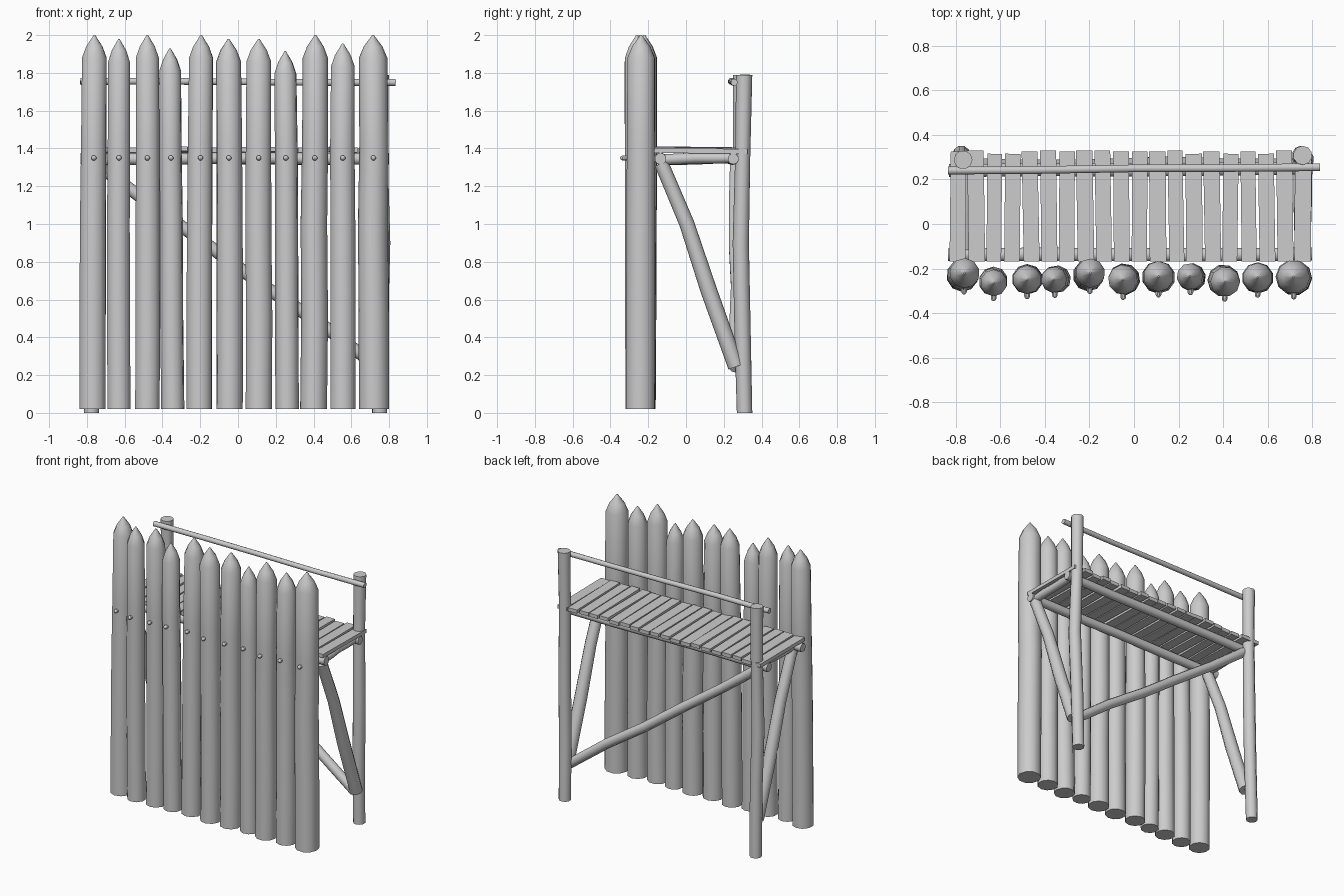
import bpy, bmesh, math, random
from mathutils import Vector, Matrix

random.seed(4)
if "Cube" in bpy.data.objects:
    bpy.data.objects.remove(bpy.data.objects["Cube"], do_unlink=True)

wood = bpy.data.materials.new("weathered_grey")
wood.use_nodes = True
GREY = (0.6, 0.6, 0.6, 1)
wood.diffuse_color = GREY
wood.node_tree.nodes["Principled BSDF"].inputs["Base Color"].default_value = GREY


def finish(name, bm, smooth=True):
    bmesh.ops.recalc_face_normals(bm, faces=bm.faces)
    mesh = bpy.data.meshes.new(name)
    bm.to_mesh(mesh)
    bm.free()
    mesh.materials.append(wood)
    ob = bpy.data.objects.new(name, mesh)
    bpy.context.collection.objects.link(ob)
    if smooth:
        bpy.ops.object.select_all(action="DESELECT")
        ob.select_set(True)
        bpy.context.view_layer.objects.active = ob
        bpy.ops.object.shade_smooth_by_angle(angle=math.radians(40))
    return ob


def log(name, points, radii, sides=10):
    """Capped tube through the points, one radius per point."""
    points = [Vector(p) for p in points]
    axis = (points[-1] - points[0]).normalized()
    turn = axis.to_track_quat("Z", "Y")
    bm = bmesh.new()
    rings = []
    for p, r in zip(points, radii):
        ring = []
        for i in range(sides):
            a = math.tau * (i + 0.5) / sides
            ring.append(bm.verts.new(p + turn @ Vector((r * math.cos(a), r * math.sin(a), 0))))
        rings.append(ring)
    for low, high in zip(rings, rings[1:]):
        for i in range(sides):
            j = (i + 1) % sides
            bm.faces.new((low[i], low[j], high[j], high[i]))
    bm.faces.new(rings[0][::-1])
    bm.faces.new(rings[-1])
    return finish(name, bm)


def rough_log(name, start, end, radius, wobble=0.008, steps=4):
    """Straight log with slightly uneven middle rings."""
    start, end = Vector(start), Vector(end)
    points, radii = [], []
    for i in range(steps + 1):
        p = start.lerp(end, i / steps)
        if 0 < i < steps:
            p += Vector([random.uniform(-wobble, wobble) for _ in range(3)])
        points.append(p)
        radii.append(radius * random.uniform(0.94, 1.04))
    return log(name, points, radii)


# Palisade stakes: foot x, top x, top y, radius, tip height
stakes = [
    (-.77, -.76, -.22, .072, 2), (-.63, -.63, -.265, .064, 1.98),
    (-.48, -.48, -.25, .068, 2), (-.345, -.36, -.25, .062, 1.93),
    (-.205, -.195, -.22, .07, 2), (-.045, -.05, -.25, .071, 1.98),
    (.11, .11, -.235, .073, 1.98), (.26, .25, -.235, .063, 1.915),
    (.4, .41, -.26, .071, 2), (.555, .555, -.24, .07, 1.955),
    (.72, .715, -.237, .08, 2),
]
for n, (foot, top, y, r, tip) in enumerate(stakes, 1):
    base_y = (y - .245) / 2
    heights = [.02, .5, 1, 1.4, tip - .12, tip - .06, tip]
    widths = [1, 1, .99, .97, .94, .62, .06]
    points = []
    for z in heights:
        t = z / tip
        sway = random.uniform(-.004, .004) if .1 < t < .8 else 0
        points.append((foot + (top - foot) * t + sway, base_y + (y - base_y) * t, z))
    log(f"stake_{n}", points, [r * w for w in widths])
    # Round-headed peg
    front = base_y + (y - base_y) * .68 - r
    x = foot + (top - foot) * .68
    log(f"peg_{n}", [(x, front + d, 1.35) for d in (.03, -.008, -.016, -.02)],
        [.014, .014, .01, .003], 8)

# Rear posts
log("left_post", [(.75, .31, 0), (.752, .3, .4), (.765, .29, .9), (.755, .3, 1.35), (.757, .308, 1.79)],
    [.041, .043, .043, .04, .043])
log("right_post", [(-.775, .312, 0), (-.77, .3, .5), (-.775, .285, .9), (-.767, .288, 1.35), (-.767, .288, 1.79)],
    [.04, .042, .042, .04, .042])

# Hand rail
rough_log("hand_rail", (-.835, .24, 1.755), (.835, .255, 1.75), .018, .003)

# Deck beams
rough_log("front_beam", (-.835, -.138, 1.345), (.8, -.135, 1.345), .032, .004)
rough_log("back_beam", (-.83, .24, 1.345), (.8, .25, 1.345), .031, .004)

# Side beams and slanted side braces
for side, s in (("left", 1), ("right", -1)):
    rough_log(side + "_side_beam", (s * .76, -.14, 1.34), (s * .76, .245, 1.35), .028, .004)
    x = s * .757
    log(side + "_brace",
        [(x, -.13, 1.32), (x, .005, 1), (x, .12, .65), (x, .265, .245)],
        [.038, .04, .044, .043])

# Long cross brace at the back
rough_log("cross_brace", (-.765, .265, 1.33), (.745, .262, .24), .034, .007, 5)

# Deck planks
for n in range(20):
    back = random.choice((.315, .325, .33))
    depth = back + .168
    bm = bmesh.new()
    bmesh.ops.create_cube(bm, size=1)
    bmesh.ops.scale(bm, vec=(random.uniform(.066, .075), depth, .026), verts=bm.verts)
    tilt = Matrix.Rotation(random.uniform(-.02, .02), 4, "Z") @ Matrix.Rotation(-.012, 4, "X")
    place = Matrix.Translation((-.79 + n * .0815, back - depth / 2, 1.391 + random.uniform(-.005, .005)))
    bmesh.ops.transform(bm, matrix=place @ tilt, verts=bm.verts)
    finish(f"deck_plank_{n + 1}", bm, False)
